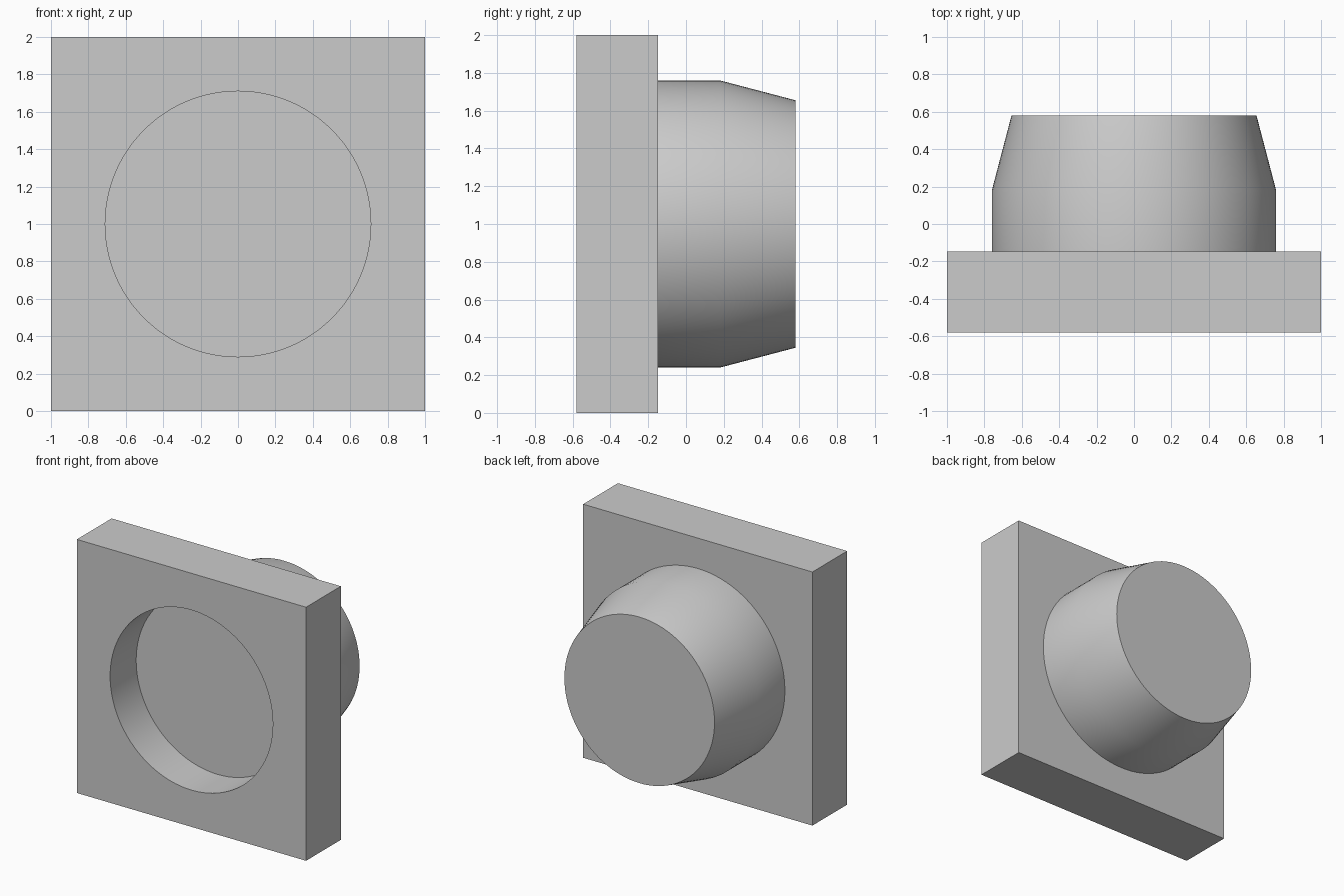
import bpy
import bmesh
from math import radians
from mathutils import Matrix, Vector

default_cube = bpy.data.objects.get("Cube")
if default_cube:
    bpy.data.objects.remove(default_cube, do_unlink=True)

SEGMENTS = 96
CENTRE_Z = 1.0
FRONT, PLATE_BACK, TIP = -0.58, -0.147, 0.58
RECESS_FLOOR = -0.255

# Single plain grey
grey = bpy.data.materials.new("plain grey")
grey.use_nodes = True
colour = (0.6, 0.6, 0.6, 1)
grey.diffuse_color = colour
grey.node_tree.nodes["Principled BSDF"].inputs["Base Color"].default_value = colour


def finish(name, bm):
    bmesh.ops.recalc_face_normals(bm, faces=bm.faces)
    mesh = bpy.data.meshes.new(name)
    bm.to_mesh(mesh)
    bm.free()
    mesh.materials.append(grey)
    obj = bpy.data.objects.new(name, mesh)
    bpy.context.collection.objects.link(obj)
    return obj


def block(name, y0, y1, size):
    bm = bmesh.new()
    bmesh.ops.create_cube(bm, size=1)
    bmesh.ops.scale(bm, vec=(size, y1 - y0, size), verts=bm.verts)
    bmesh.ops.translate(bm, vec=(0, (y0 + y1) / 2, CENTRE_Z), verts=bm.verts)
    return finish(name, bm)


def turned(name, profile):
    """Closed solid turned about the y axis from (radius, y) pairs."""
    bm = bmesh.new()
    rings = []
    for radius, y in profile:
        rings.append([
            bm.verts.new(Matrix.Rotation(radians(360 * i / SEGMENTS), 3, 'Y')
                         @ Vector((radius, y, 0)) + Vector((0, 0, CENTRE_Z)))
            for i in range(SEGMENTS)])
    for a, b in zip(rings, rings[1:]):
        for i in range(SEGMENTS):
            j = (i + 1) % SEGMENTS
            bm.faces.new((a[i], a[j], b[j], b[i]))
    bm.faces.new(rings[0])
    bm.faces.new(rings[-1])
    return finish(name, bm)


def combine(target, tool, operation):
    mod = target.modifiers.new(operation.lower(), 'BOOLEAN')
    mod.operation = operation
    mod.solver = 'EXACT'
    mod.object = tool
    bpy.ops.object.select_all(action='DESELECT')
    target.select_set(True)
    bpy.context.view_layer.objects.active = target
    bpy.ops.object.modifier_apply(modifier=mod.name)
    bpy.data.objects.remove(tool, do_unlink=True)


# Square plate with a shallow round recess in its front
body = block("square_plate_with_boss", FRONT, PLATE_BACK, 2)
recess = turned("recess_cutter", [(0.71, FRONT - 0.1), (0.71, RECESS_FLOOR)])
recess.hide_render = True
combine(body, recess, 'DIFFERENCE')

# Round boss on the back, straight and then tapered
boss = turned("tapered_boss", [(0.76, PLATE_BACK - 0.04), (0.76, 0.18), (0.655, TIP)])
combine(body, boss, 'UNION')

body.select_set(True)
bpy.context.view_layer.objects.active = body
bpy.ops.object.shade_smooth_by_angle(angle=radians(30))
